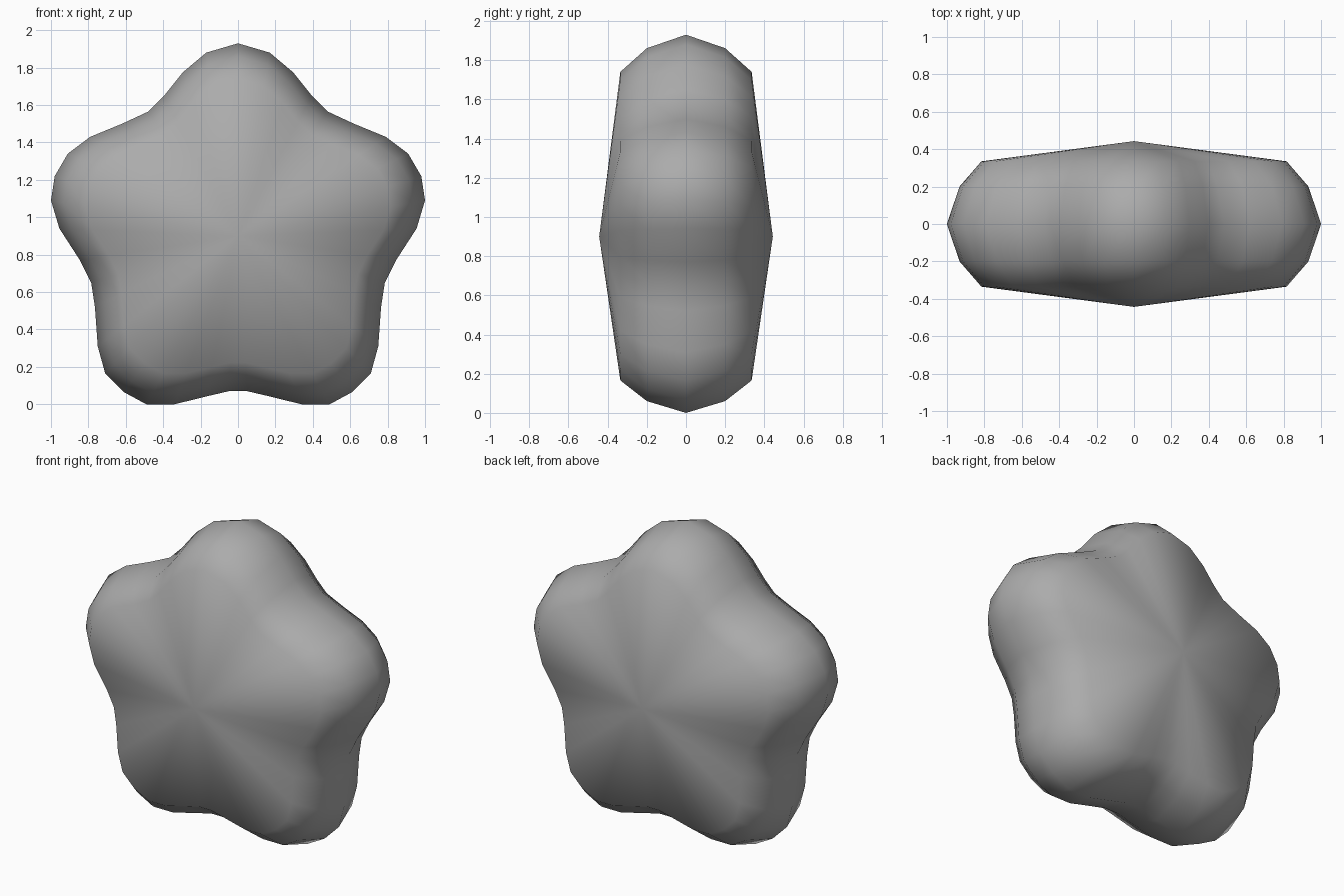
import bpy, bmesh

if "Cube" in bpy.data.objects:
    bpy.data.objects.remove(bpy.data.objects["Cube"])

CENTRE_Z = 0.90

# Right half of the rounded star outline (x, z), top tip to bottom valley
half = [(0, 1.93), (0.17, 1.88), (0.295, 1.775), (0.395, 1.65), (0.48, 1.565),
        (0.62, 1.50), (0.79, 1.43), (0.91, 1.34), (0.98, 1.22), (1.0, 1.09),
        (0.955, 0.94), (0.845, 0.77), (0.785, 0.65), (0.765, 0.52), (0.75, 0.31),
        (0.71, 0.165), (0.61, 0.065), (0.49, 0.0), (0.34, 0.0), (0.17, 0.042), (0.05, 0.07)]
outline = half + [(-x, z) for x, z in reversed(half[1:])]

# Depth profile: (y, outline scale) from front to back
rings = [(-0.335, 0.816), (-0.20, 0.933), (0, 1.0), (0.20, 0.933), (0.335, 0.816)]

bm = bmesh.new()
loops = [[bm.verts.new((x * s, y, CENTRE_Z + (z - CENTRE_Z) * s)) for x, z in outline]
         for y, s in rings]
n = len(outline)

# Rounded rim
for a, b in zip(loops, loops[1:]):
    for i in range(n):
        j = (i + 1) % n
        bm.faces.new((a[i], a[j], b[j], b[i]))

# Shallow domed front and back, fanned to a centre point
for loop, y in ((loops[0], -0.443), (loops[-1], 0.443)):
    tip = bm.verts.new((0, y, CENTRE_Z))
    for i in range(n):
        bm.faces.new((loop[i], loop[(i + 1) % n], tip))

bmesh.ops.recalc_face_normals(bm, faces=bm.faces[:])
for f in bm.faces:
    f.smooth = True
mesh = bpy.data.meshes.new("puffy_star")
bm.to_mesh(mesh)
bm.free()
star = bpy.data.objects.new("puffy_star", mesh)
bpy.context.collection.objects.link(star)

# Dark grey surface
mat = bpy.data.materials.new("dark_grey")
mat.diffuse_color = (0.41, 0.41, 0.41, 1)
mat.use_nodes = True
mat.node_tree.nodes["Principled BSDF"].inputs["Base Color"].default_value = mat.diffuse_color
mesh.materials.append(mat)
